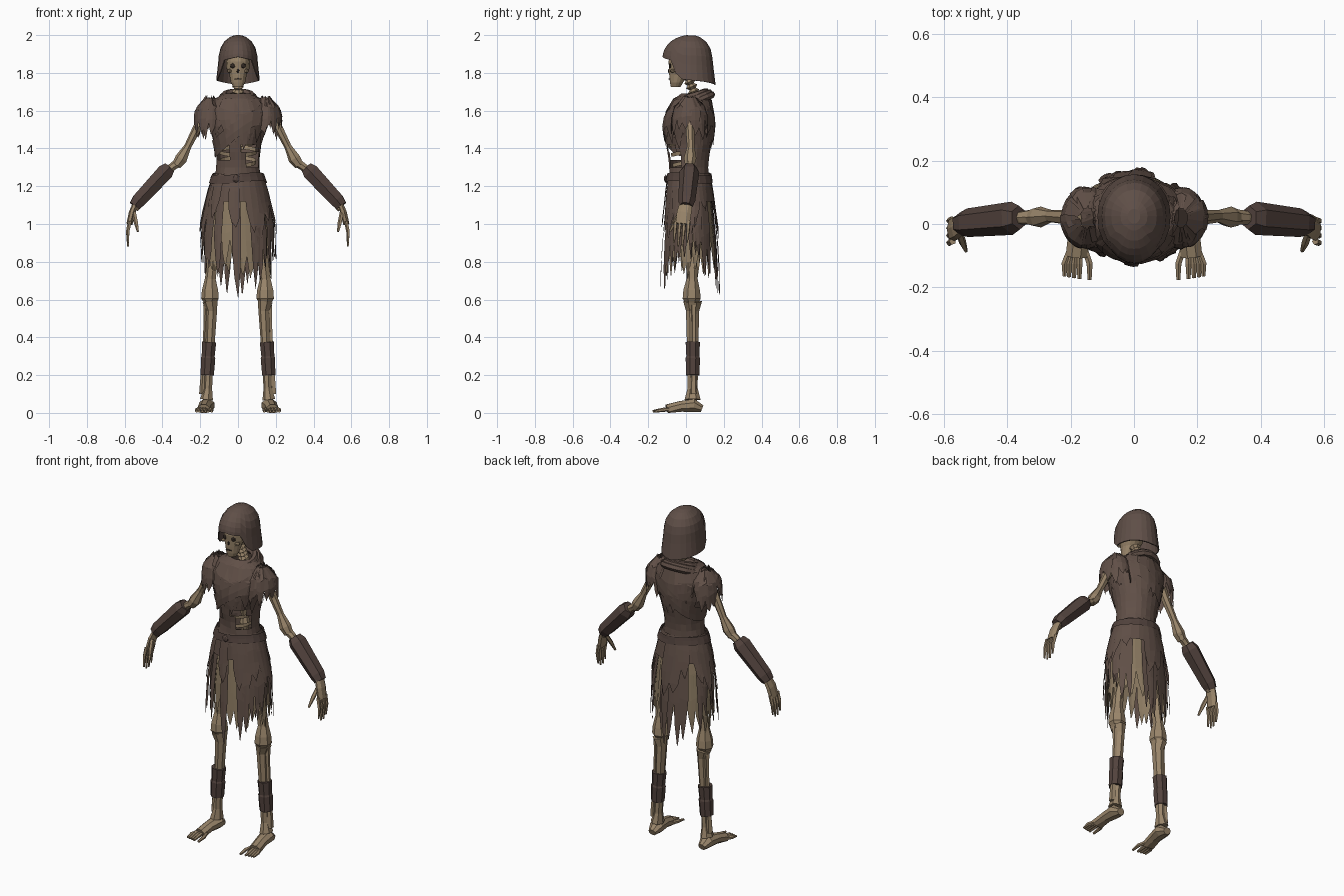
import bpy, bmesh, math, random
from mathutils import Vector

random.seed(4)
old = bpy.data.objects.get("Cube")
if old:
    bpy.data.objects.remove(old)


def material(name, rgb):
    m = bpy.data.materials.new(name)
    m.use_nodes = True
    m.diffuse_color = (*rgb, 1)
    bsdf = next(n for n in m.node_tree.nodes if n.type == 'BSDF_PRINCIPLED')
    bsdf.inputs["Base Color"].default_value = (*rgb, 1)
    bsdf.inputs["Roughness"].default_value = 0.9
    return m


CLOTH = material("brown cloth", (0.118, 0.079, 0.063))
METAL = material("dull helmet", (0.115, 0.078, 0.064))
LEATHER = material("dark leather", (0.085, 0.056, 0.047))
BONE = material("old bone", (0.32, 0.235, 0.145))
TAN = material("tan cloth", (0.26, 0.195, 0.12))
DARK = material("socket shadow", (0.03, 0.021, 0.016))


def finish(name, bm, mat, thick=0):
    bmesh.ops.recalc_face_normals(bm, faces=bm.faces)
    me = bpy.data.meshes.new(name)
    bm.to_mesh(me)
    bm.free()
    ob = bpy.data.objects.new(name, me)
    bpy.context.collection.objects.link(ob)
    me.materials.append(mat)
    if thick:
        mod = ob.modifiers.new("thickness", 'SOLIDIFY')
        mod.thickness = thick
    return ob


def skin(bm, rings, closed=True, caps=True):
    """Join rows of points with quads."""
    rows = [[bm.verts.new(p) for p in r] for r in rings]
    n = len(rows[0])
    for a, b in zip(rows, rows[1:]):
        for i in range(n if closed else n - 1):
            j = (i + 1) % n
            bm.faces.new((a[i], a[j], b[j], b[i]))
    if closed and caps:
        bm.faces.new(rows[0])
        bm.faces.new(rows[-1])


def tube(name, pts, mat, sides=7, depth=1.0):
    """Tapered tube through (x, y, z, radius) points."""
    bm = bmesh.new()
    c = [Vector(p[:3]) for p in pts]
    whole = (c[-1] - c[0]).normalized()
    ref = Vector((0, 0, 1)) if abs(whole.y) > 0.7 else Vector((0, 1, 0))
    rings = []
    for i, p in enumerate(pts):
        t = (c[min(i + 1, len(c) - 1)] - c[max(i - 1, 0)]).normalized()
        side = t.cross(ref).normalized()
        up = side.cross(t)
        ring = []
        for k in range(sides):
            a = math.tau * (k + 0.5) / sides
            v = c[i] + p[3] * (side * math.cos(a) + up * math.sin(a) * depth)
            v.z = max(v.z, 0)
            ring.append(v)
        rings.append(ring)
    skin(bm, rings)
    return finish(name, bm, mat)


def pair(name, pts, mat, **kw):
    for label, s in (("left", 1), ("right", -1)):
        tube(label + "_" + name, [(s * x, y, z, r) for x, y, z, r in pts], mat, **kw)


def on(prof, a, z, k=1.0, cx=0):
    """Point on a body profile of (z, y centre, x radius, y radius); angle 0 is front."""
    z0 = min(max(z, prof[-1][0]), prof[0][0])
    for p, q in zip(prof, prof[1:]):
        if z0 >= q[0]:
            f = (p[0] - z0) / (p[0] - q[0])
            cy, rx, ry = (u + (v - u) * f for u, v in zip(p[1:], q[1:]))
            break
    return Vector((cx + k * rx * math.sin(a), cy - k * ry * math.cos(a), z))


def shell(name, prof, mat, zs, sides=20, k=1.0, jitter=0.0, hole=None, caps=False, tilt=None):
    bm = bmesh.new()
    rings = []
    for z in zs:
        ring = []
        for i in range(sides):
            a = math.tau * (i + 0.5) / sides
            dz = tilt(a) if tilt else 0
            ring.append(on(prof, a, z + dz, k + random.uniform(-jitter, jitter)))
        rings.append(ring)
    skin(bm, rings, caps=caps)
    if hole:
        gone = [f for f in bm.faces if hole(f.calc_center_median())]
        bmesh.ops.delete(bm, geom=gone, context='FACES')
    return finish(name, bm, mat)


def rags(name, prof, mat, count, top, low, k=1.0, cx=0, keep=lambda a: True, spread=0.04):
    """A ring of overlapping torn strips, each ending in a point."""
    bm = bmesh.new()
    for i in range(count):
        a = math.tau * (i + random.uniform(0.3, 0.7)) / count
        if not keep(a):
            continue
        end, kk = low(a), k + random.uniform(-spread, spread)
        w = math.pi / count * random.uniform(1.2, 1.6)
        lean = random.uniform(-0.5, 0.5) * w
        rows = []
        for f, wf in ((0, 1), (0.3, 1.05), (0.6, 0.95), (0.82, 0.6), (1, 0.08)):
            z = top + (end - top) * f
            mid = a + lean * f * f
            rows.append([on(prof, mid + s * w * wf, z - abs(s) * random.uniform(-0.015, 0.015),
                            kk + f * random.uniform(0, 0.04), cx) for s in (-1, 0, 1)])
        skin(bm, rows, closed=False)
    return finish(name, bm, mat)


# Helmet: dome with a cut-out over the face
def rim(deg):
    steps = ((0, 1.885), (45, 1.868), (62, 1.79), (75, 1.765), (120, 1.755), (180, 1.737))
    for (d0, z0), (d1, z1) in zip(steps, steps[1:]):
        if deg <= d1:
            return z0 + (z1 - z0) * (deg - d0) / (d1 - d0)


bm = bmesh.new()
rings = []
for s in (0, 0.15, 0.35, 0.55, 0.72, 0.86, 0.96, 0.995):
    ring = []
    for i in range(24):
        a = math.tau * i / 24
        low = rim(min(math.degrees(a), 360 - math.degrees(a)))
        z = low + (2.0 - low) * s
        if z > 1.87:
            r = math.sqrt(max(0, 1 - ((z - 1.87) / 0.131) ** 2.2))
        else:
            r = 1 + (1.87 - z) * 1.1
        ry = 0.15 if math.cos(a) > 0 else 0.115
        ring.append((0.103 * r * math.sin(a), 0.025 - ry * r * math.cos(a), z))
    rings.append(ring)
skin(bm, rings, caps=False)
bm.verts.ensure_lookup_table()
bm.faces.new(bm.verts[-24:])
finish("helmet", bm, METAL, 0.006)

# Skull and face
SKULL = [(1.95, 0.0, 0.04, 0.06), (1.9, -0.005, 0.062, 0.08), (1.86, -0.015, 0.064, 0.08),
         (1.825, -0.025, 0.062, 0.066), (1.79, -0.04, 0.046, 0.05),
         (1.75, -0.05, 0.038, 0.036), (1.725, -0.055, 0.025, 0.026)]
shell("skull", SKULL, BONE, [p[0] for p in SKULL], sides=14, caps=True)


def blob(name, loc, size, mat):
    bm = bmesh.new()
    bmesh.ops.create_icosphere(bm, subdivisions=1, radius=1)
    for v in bm.verts:
        v.co = Vector(loc) + Vector([c * s for c, s in zip(v.co, size)])
    finish(name, bm, mat)


for label, s in (("left", 1), ("right", -1)):
    blob(label + "_eye_socket", (s * 0.027, -0.084, 1.838), (0.017, 0.008, 0.014), DARK)
    blob(label + "_cheekbone", (s * 0.045, -0.07, 1.81), (0.016, 0.016, 0.01), BONE)
blob("nose_cavity", (0, -0.09, 1.81), (0.008, 0.007, 0.013), DARK)
blob("mouth_gap", (0, -0.087, 1.768), (0.025, 0.006, 0.004), DARK)

# Neck and spine, knobbly along their length
spine = []
for i in range(13):
    f = i / 12
    spine.append((0, 0.005 + 0.06 * f, 1.79 - 0.15 * f, 0.032 if i % 2 else 0.018))
tube("neck", spine, BONE)
tube("spine", [(0, 0.065, 1.64 - 0.04 * i, 0.03 if i % 2 else 0.02) for i in range(14)], BONE)

# Torso cloth
TORSO = [(1.69, 0.04, 0.07, 0.065), (1.66, 0.03, 0.13, 0.10), (1.6, 0.02, 0.165, 0.122),
         (1.52, 0.015, 0.148, 0.132), (1.42, 0.015, 0.122, 0.12),
         (1.32, 0.015, 0.11, 0.102), (1.22, 0.015, 0.13, 0.105)]


def torn(c):
    right_hole = -0.10 < c.x < -0.05 and 1.36 < c.z < 1.44
    return c.y < 0 and (0.03 < c.x < 0.1 and 1.31 < c.z < 1.4 or right_hole)


shell("tunic", TORSO, CLOTH, [1.69, 1.66, 1.6, 1.55, 1.5, 1.46, 1.42, 1.38, 1.34, 1.3, 1.26, 1.22],
      sides=24, jitter=0.025, hole=torn)
for i in range(5):
    shell("rib_%d" % (i + 1), TORSO, BONE, [1.56 - 0.055 * i, 1.54 - 0.055 * i], k=0.86,
          tilt=lambda a: -0.02 * math.cos(a))
rags("tunic_tatters", TORSO, CLOTH, 20, 1.665, lambda a: random.uniform(1.38, 1.5), k=1.04, spread=0.025)
shell("sash", TORSO, CLOTH, [1.55, 1.5, 1.46], k=1.08, jitter=0.015,
      tilt=lambda a: 0.11 * math.sin(a))

# Folded scarf around the neck, drooping at the front
for i, (r, z, drop) in enumerate(((0.075, 1.675, 0.025), (0.092, 1.655, 0.04), (0.105, 1.635, 0.05))):
    bm = bmesh.new()
    rings = []
    for j in range(17):
        a = math.tau * j / 16
        out = Vector((math.sin(a), -math.cos(a), 0))
        mid = out * r + Vector((0, 0.03, z - drop * math.cos(a)))
        rings.append([mid + out * 0.02 * math.cos(b) + Vector((0, 0, 0.02 * math.sin(b)))
                      for b in (k * math.tau / 6 for k in range(6))])
    skin(bm, rings, caps=False)
    finish("scarf_fold_%d" % (i + 1), bm, CLOTH)

# Ragged sleeve caps
SLEEVE = [(1.67, 0.02, 0.02, 0.03), (1.645, 0.02, 0.055, 0.07), (1.59, 0.02, 0.083, 0.095),
          (1.44, 0.02, 0.078, 0.098)]
for label, s in (("left", 1), ("right", -1)):
    rags(label + "_sleeve", SLEEVE, CLOTH, 15, 1.67, lambda a: random.uniform(1.44, 1.53),
         cx=s * 0.148)

# Skirt: tan lining, torn main layer, short outer layer
SKIRT = [(1.27, 0.017, 0.122, 0.105), (1.2, 0.018, 0.145, 0.115), (1.0, 0.022, 0.187, 0.135),
         (0.8, 0.022, 0.192, 0.148), (0.6, 0.022, 0.192, 0.15)]


def slit(a):
    d = math.degrees(a)
    return any(abs((d - c + 180) % 360 - 180) < w for c, w in ((340, 11), (14, 7), (145, 9), (222, 9)))


def hem(a):
    return 0.82 - 0.16 * math.cos(a) ** 2 + random.uniform(-0.06, 0.05)


rags("skirt_lining", SKIRT, TAN, 22, 1.2, lambda a: random.uniform(0.7, 0.8), k=0.9, spread=0.02)
rags("skirt", SKIRT, CLOTH, 34, 1.26, hem, k=1.0, keep=lambda a: not slit(a))
rags("skirt_overlay", SKIRT, CLOTH, 22, 1.26, lambda a: random.uniform(0.92, 1.1), k=1.06,
     keep=lambda a: not slit(a))
shell("skirt_yoke", SKIRT, CLOTH, [1.27, 1.2, 1.12], sides=20, k=1.03, jitter=0.015)

# Belt and buckle
shell("belt", SKIRT, LEATHER, [1.265, 1.245, 1.22], k=1.12, jitter=0.01,
      tilt=lambda a: 0.008 * math.sin(2 * a))
blob("buckle", (-0.01, -0.107, 1.24), (0.022, 0.01, 0.022), LEATHER)

# Arms, bracers and hands
pair("upper_arm", [(0.17, 0.02, 1.6, 0.03), (0.2, 0.02, 1.54, 0.025), (0.265, 0.025, 1.41, 0.02),
                   (0.3, 0.022, 1.345, 0.034), (0.325, 0.02, 1.31, 0.026)], BONE)
pair("forearm", [(0.3, 0.025, 1.335, 0.026), (0.35, 0.02, 1.3, 0.022), (0.545, 0, 1.08, 0.02)], BONE)
pair("bracer", [(0.362, 0.02, 1.3, 0.036), (0.385, 0.018, 1.275, 0.05),
                (0.525, 0.004, 1.125, 0.043), (0.548, 0, 1.095, 0.034)], LEATHER, sides=6, depth=1.05)
pair("palm", [(0.545, 0, 1.1, 0.016), (0.56, -0.01, 1.06, 0.018), (0.574, -0.018, 1.0, 0.017)],
     BONE, depth=2.2)
pair("thumb", [(0.55, -0.03, 1.06, 0.012), (0.54, -0.06, 1.01, 0.012), (0.53, -0.085, 0.96, 0.006)],
     BONE, sides=5)
for i in range(4):
    y = -0.055 + 0.023 * i
    tip = 0.9 - 0.018 * (i in (1, 2))
    pair("finger_%d" % (i + 1), [(0.572, y, 1.015, 0.011), (0.583, y - 0.004, 0.96, 0.01),
                                 (0.582, y - 0.01, tip, 0.005)], BONE, sides=5)

# Legs, shin wraps and feet
blob("pelvis", (0, 0.03, 1.13), (0.11, 0.07, 0.07), BONE)
pair("thigh", [(0.09, 0.02, 1.12, 0.04), (0.128, 0.028, 0.86, 0.03), (0.145, 0.032, 0.71, 0.03),
               (0.146, 0.03, 0.65, 0.045), (0.146, 0.03, 0.605, 0.049), (0.146, 0.03, 0.58, 0.032)], BONE)
pair("shin", [(0.146, 0.035, 0.59, 0.042), (0.138, 0.035, 0.54, 0.03), (0.15, 0.035, 0.3, 0.024),
              (0.158, 0.035, 0.13, 0.023), (0.165, 0.035, 0.07, 0.036)], BONE, depth=1.2)
pair("outer_shin", [(0.168, 0.04, 0.57, 0.016), (0.17, 0.042, 0.48, 0.012), (0.178, 0.042, 0.3, 0.012),
                    (0.186, 0.04, 0.1, 0.02)], BONE, sides=5)
pair("shin_wrap", [(0.153, 0.036, 0.375, 0.041), (0.158, 0.036, 0.3, 0.037), (0.158, 0.036, 0.29, 0.041),
                   (0.163, 0.036, 0.2, 0.038)], LEATHER, sides=8)
pair("foot", [(0.165, 0.085, 0.022, 0.024), (0.166, 0.04, 0.04, 0.044), (0.174, -0.03, 0.034, 0.036),
              (0.182, -0.1, 0.016, 0.036)], BONE, sides=8, depth=0.85)
for i, x in enumerate((0.14, 0.172, 0.189, 0.205, 0.219)):
    pair("toe_%d" % (i + 1), [(0.5 * x + 0.088, -0.07, 0.02, 0.011), (x, -0.125, 0.016, 0.011),
                              (x, -0.176 + 0.003 * i, 0.008, 0.007)], BONE, sides=6)
